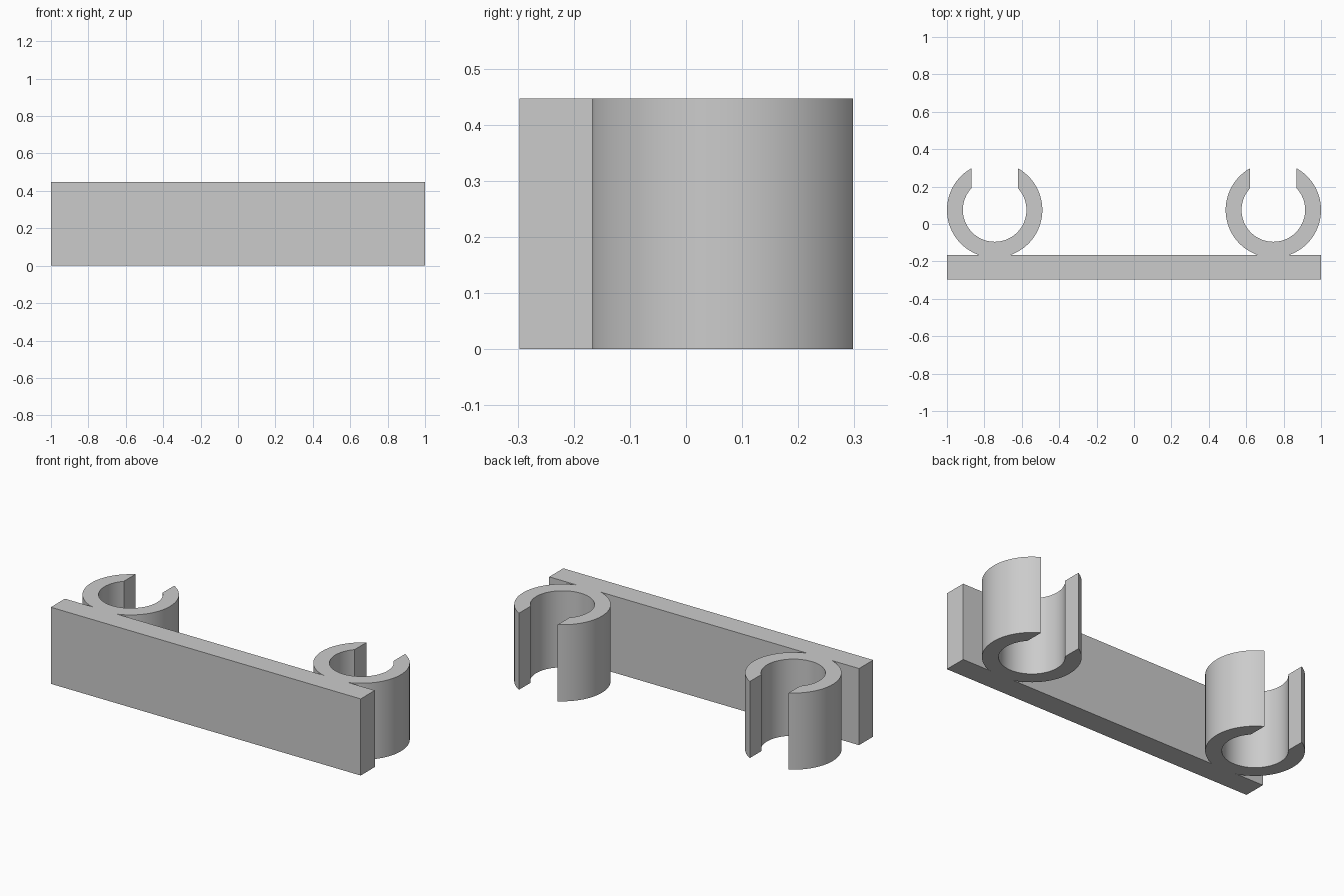
import bpy, bmesh
from math import asin, cos, sin, pi, radians

HEIGHT = 0.447
BAR_FRONT, BAR_BACK = -0.297, -0.167
CLIP_X, CLIP_Y = 0.745, 0.075
OUTER, INNER, HALF_GAP = 0.255, 0.17, 0.125
STEPS = 96

if "Cube" in bpy.data.objects:
    bpy.data.objects.remove(bpy.data.objects["Cube"], do_unlink=True)

# One plain grey for everything
grey = bpy.data.materials.new("plain grey")
grey.use_nodes = True
grey.diffuse_color = (0.6, 0.6, 0.6, 1)
grey.node_tree.nodes["Principled BSDF"].inputs["Base Color"].default_value = (0.6, 0.6, 0.6, 1)


def extruded(name, outline_faces, smooth=False):
    """Extrude flat faces, given as lists of xy points, up to the full height."""
    bm = bmesh.new()
    for pts in outline_faces:
        bm.faces.new([bm.verts.new((x, y, 0)) for x, y in pts])
    bmesh.ops.remove_doubles(bm, verts=bm.verts, dist=1e-5)
    top = bmesh.ops.extrude_face_region(bm, geom=bm.faces[:])["geom"]
    bmesh.ops.translate(bm, verts=[v for v in top if isinstance(v, bmesh.types.BMVert)],
                        vec=(0, 0, HEIGHT))
    bmesh.ops.recalc_face_normals(bm, faces=bm.faces)
    mesh = bpy.data.meshes.new(name)
    bm.to_mesh(mesh)
    bm.free()
    mesh.materials.append(grey)
    obj = bpy.data.objects.new(name, mesh)
    bpy.context.collection.objects.link(obj)
    if smooth:
        bpy.ops.object.select_all(action='DESELECT')
        obj.select_set(True)
        bpy.context.view_layer.objects.active = obj
        bpy.ops.object.shade_smooth_by_angle(angle=radians(30))
    return obj


def arc(cx, radius):
    """Arc running from one lip of the slot round the front to the other lip."""
    gap = asin(HALF_GAP / radius)
    pts = []
    for i in range(STEPS + 1):
        a = pi / 2 + gap + (2 * pi - 2 * gap) * i / STEPS
        # The arc is flattened where it meets the bar
        pts.append((cx + radius * cos(a), max(CLIP_Y + radius * sin(a), BAR_BACK)))
    return pts


# Mounting bar
extruded("mounting_bar", [[(-1, BAR_FRONT), (1, BAR_FRONT), (1, BAR_BACK), (-1, BAR_BACK)]])

# Open ring clips with straight-cut slots facing the back
for side, name in ((1, "left_clip"), (-1, "right_clip")):
    out, inn = arc(side * CLIP_X, OUTER), arc(side * CLIP_X, INNER)
    quads = [[out[i], out[i + 1], inn[i + 1], inn[i]] for i in range(STEPS)]
    extruded(name, quads, smooth=True)
